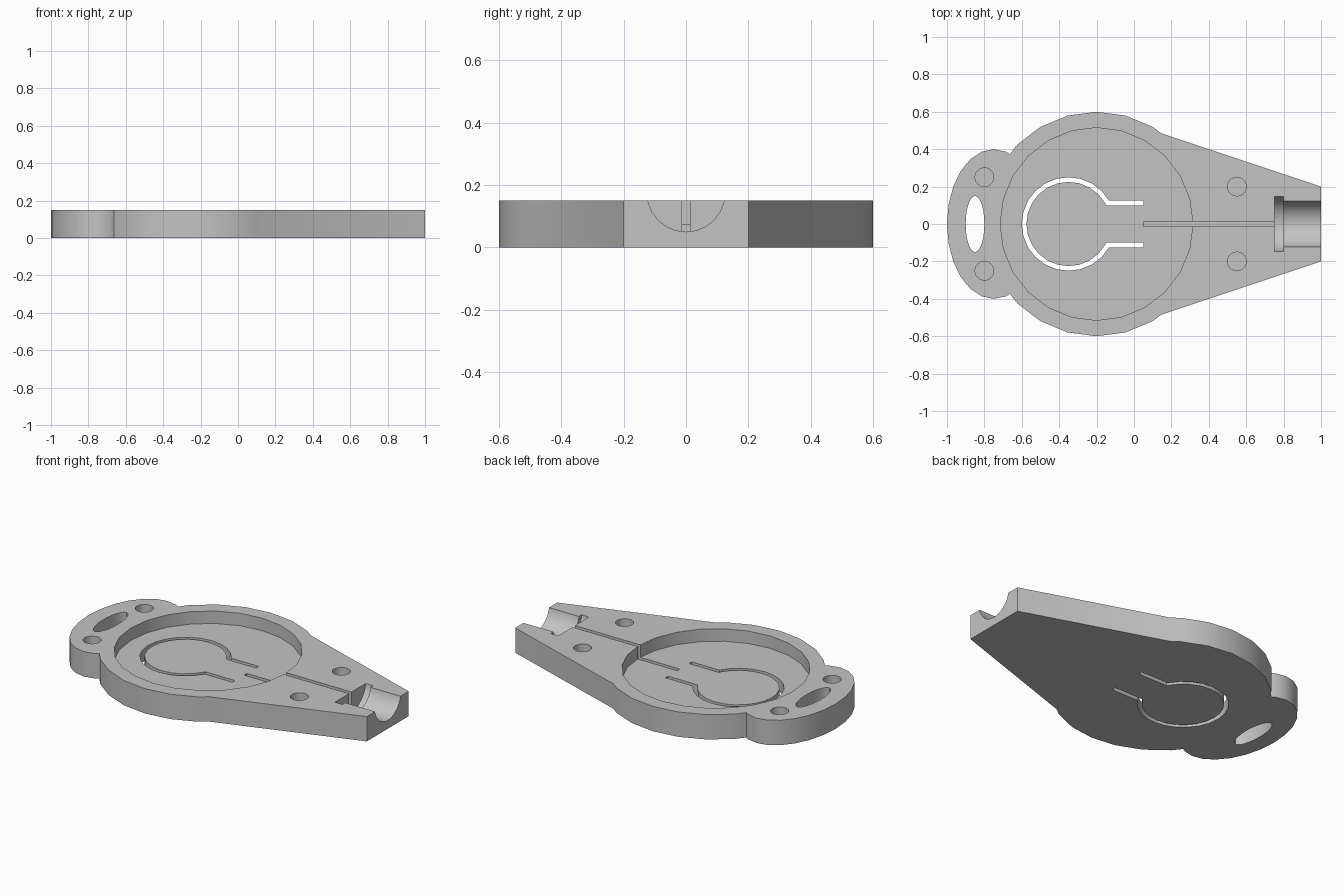
import bpy
import bmesh
from math import asin, cos, pi, sin
from mathutils import Matrix

default = bpy.data.objects.get("Cube")
if default:
    bpy.data.objects.remove(default, do_unlink=True)

HEIGHT = 0.15
POCKET_FLOOR = 0.075
GROOVE_FLOOR = 0.05
STEPS = 24


def ellipse(cx, cy, rx, ry=None):
    ry = ry or rx
    angles = [2 * pi * i / STEPS for i in range(STEPS)]
    return [(cx + rx * cos(a), cy + ry * sin(a)) for a in angles]


def box(x0, x1, half):
    return [(x0, -half), (x1, -half), (x1, half), (x0, half)]


def prism(name, outline, low, high, matrix=Matrix()):
    """Extrude a flat outline between two heights."""
    bm = bmesh.new()
    base = bm.faces.new([bm.verts.new((x, y, low)) for x, y in outline])
    grown = bmesh.ops.extrude_face_region(bm, geom=[base])["geom"]
    top = [v for v in grown if isinstance(v, bmesh.types.BMVert)]
    bmesh.ops.translate(bm, verts=top, vec=(0, 0, high - low))
    bmesh.ops.transform(bm, matrix=matrix, verts=bm.verts)
    bmesh.ops.recalc_face_normals(bm, faces=bm.faces)
    mesh = bpy.data.meshes.new(name)
    bm.to_mesh(mesh)
    bm.free()
    obj = bpy.data.objects.new(name, mesh)
    bpy.context.collection.objects.link(obj)
    return obj


def combine(target, tool, operation):
    """Apply one boolean and remove its tool."""
    tool.hide_render = True
    mod = target.modifiers.new(tool.name, "BOOLEAN")
    mod.operation = operation
    mod.solver = "EXACT"
    mod.object = tool
    bpy.ops.object.select_all(action="DESELECT")
    target.select_set(True)
    bpy.context.view_layer.objects.active = target
    bpy.ops.object.modifier_apply(modifier=mod.name)
    bpy.data.objects.remove(tool, do_unlink=True)


# Plate outline: round body, tapered arm and oval end tab
plate = prism("base_plate", ellipse(-0.2, 0, 0.6), 0, HEIGHT)
arm = [(-0.2, -0.6), (1, -0.2), (1, 0.2), (-0.2, 0.6)]
combine(plate, prism("tapered_arm", arm, 0, HEIGHT), "UNION")
combine(plate, prism("end_tab", ellipse(-0.75, 0, 0.25, 0.4), 0, HEIGHT), "UNION")


def cut(name, outline, low, high=0.3, matrix=Matrix()):
    combine(plate, prism(name, outline, low, high, matrix), "DIFFERENCE")


# Round pocket and the wire groove leading into it
cut("pocket", ellipse(-0.2, 0, 0.515), POCKET_FLOOR)
cut("wire_groove", box(0.05, 0.77, 0.0125), GROOVE_FLOOR)


# Keyhole-shaped slit that frees the flexible button tongue
def open_arc(radius, half):
    start = asin(half / radius)
    inner = [2 * pi * i / STEPS for i in range(STEPS)]
    inner = [a for a in inner if start + 0.01 < a < 2 * pi - start - 0.01]
    angles = [start] + inner + [2 * pi - start]
    arc = [(-0.35 + radius * cos(a), radius * sin(a)) for a in angles]
    return [(0.05, half)] + arc + [(0.05, -half)]


slit = open_arc(0.25, 0.125) + open_arc(0.225, 0.1)[::-1]
cut("button_slit", slit, -0.1)

# Oval through hole in the end tab
cut("strap_hole", ellipse(-0.85, 0, 0.05, 0.15), -0.1)

# Blind pin holes, mirrored about the centre line
for side in (-1, 1):
    for x, y in ((-0.8, 0.25), (0.55, 0.2)):
        cut("pin_hole", ellipse(x, side * y, 0.05), GROOVE_FLOOR)

# Half-round plug channel with a wider collar slot, lying along x
along_x = Matrix.Translation((0, 0, 0.175)) @ Matrix.Rotation(pi / 2, 4, "Y")
cut("collar_slot", ellipse(0, 0, 0.15), 0.75, 0.8, along_x)
cut("plug_channel", ellipse(0, 0, 0.125), 0.78, 1.1, along_x)

# Single grey material
grey = bpy.data.materials.new("grey_plastic")
grey.use_nodes = True
colour = (0.55, 0.55, 0.55, 1)
grey.diffuse_color = colour
for node in grey.node_tree.nodes:
    if node.type == "BSDF_PRINCIPLED":
        node.inputs["Base Color"].default_value = colour
plate.data.materials.clear()
plate.data.materials.append(grey)
for face in plate.data.polygons:
    face.material_index = 0

bpy.ops.object.select_all(action="DESELECT")
plate.select_set(True)
bpy.context.view_layer.objects.active = plate
bpy.ops.object.shade_smooth_by_angle(angle=pi / 6)
